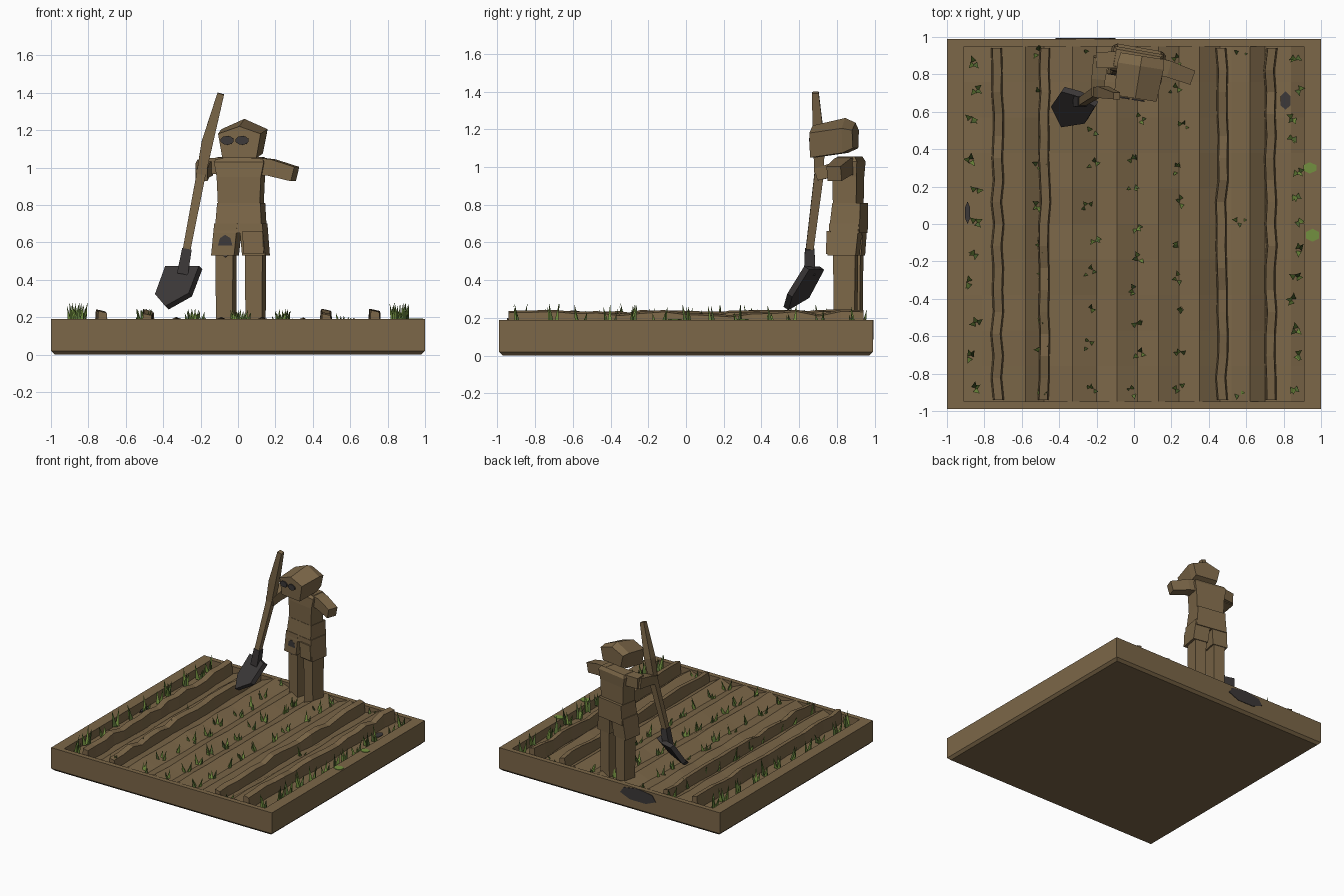
import bpy, bmesh, math, random
from mathutils import Vector

random.seed(4)
if "Cube" in bpy.data.objects:
    bpy.data.objects.remove(bpy.data.objects["Cube"])


def material(name, rgb):
    m = bpy.data.materials.new(name)
    m.use_nodes = True
    m.diffuse_color = (*rgb, 1)
    bsdf = m.node_tree.nodes["Principled BSDF"]
    bsdf.inputs["Base Color"].default_value = (*rgb, 1)
    bsdf.inputs["Roughness"].default_value = 0.9
    return m


BROWN = material("earth brown", (0.2, 0.135, 0.065))
DARK = material("charcoal", (0.045, 0.04, 0.04))
GREEN = material("leaf green", (0.17, 0.28, 0.05))
MOSS = material("moss green", (0.09, 0.15, 0.035))


def finish(bm, name, mats, loc=(0, 0, 0), yaw=0):
    bmesh.ops.recalc_face_normals(bm, faces=bm.faces)
    mesh = bpy.data.meshes.new(name)
    bm.to_mesh(mesh)
    bm.free()
    for m in mats:
        mesh.materials.append(m)
    obj = bpy.data.objects.new(name, mesh)
    obj.location = loc
    obj.rotation_euler.z = math.radians(yaw)
    bpy.context.collection.objects.link(obj)
    return obj


def skin(bm, rings, closed=True):
    """Bridge successive rings of points, capping both ends."""
    vs = [[bm.verts.new(p) for p in r] for r in rings]
    n = len(vs[0])
    for a, b in zip(vs, vs[1:]):
        for i in range(n if closed else n - 1):
            j = (i + 1) % n
            bm.faces.new((a[i], a[j], b[j], b[i]))
    if closed:
        bm.faces.new(vs[0])
        bm.faces.new(vs[-1])


def loft(name, rings, mat=BROWN, loc=(0, 0, 0), yaw=0):
    bm = bmesh.new()
    skin(bm, rings)
    return finish(bm, name, [mat], loc, yaw)


def rect(x, y, z, w, d):
    return [(x + sx * w / 2, y + sy * d / 2, z)
            for sx, sy in ((-1, -1), (1, -1), (1, 1), (-1, 1))]


def tube(name, path, sizes, mat=BROWN, sides=4):
    """Faceted limb or rod along a path."""
    pts = [Vector(p) for p in path]
    rings = []
    for i, p in enumerate(pts):
        d = (pts[min(i + 1, len(pts) - 1)] - pts[max(i - 1, 0)]).normalized()
        ref = Vector((0, 1, 0)) if abs(d.z) > 0.8 else Vector((0, 0, 1))
        u = d.cross(ref).normalized()
        v = d.cross(u)
        angles = [math.tau * (k + 0.5) / sides for k in range(sides)]
        rings.append([p + (u * math.cos(a) + v * math.sin(a)) * sizes[i] * 0.7
                      for a in angles])
    return loft(name, rings, mat)


def plate(name, loc, size, mat, rot=(0, 0, 0), sides=8):
    bpy.ops.mesh.primitive_cylinder_add(vertices=sides, radius=0.5, depth=0.008,
                                        location=loc, rotation=rot)
    obj = bpy.context.object
    obj.name = name
    obj.scale = (*size, 1)
    obj.data.materials.append(mat)


# Tray with a raised rim
loft("field_tray", [rect(0, 0, 0, 1.96, 1.94), rect(0, 0, 0.02, 2, 1.98),
                    rect(0, 0, 0.19, 2, 1.98), rect(0, 0, 0.19, 1.82, 1.9),
                    rect(0, 0, 0.09, 1.82, 1.9)])

# Furrowed soil
profile = [(-0.91, 0.12), (-0.81, 0.13), (-0.7, 0.13), (-0.58, 0.185),
           (-0.48, 0.13), (-0.33, 0.195), (-0.2, 0.15), (-0.09, 0.195),
           (0.02, 0.15), (0.13, 0.2), (0.24, 0.15), (0.35, 0.195),
           (0.46, 0.13), (0.52, 0.14), (0.62, 0.19), (0.7, 0.13),
           (0.84, 0.14), (0.91, 0.12)]
bm = bmesh.new()
skin(bm, [[(x, -0.95 + 0.19 * i, z + random.uniform(-0.006, 0.006))
           for x, z in profile] for i in range(11)], closed=False)
soil = finish(bm, "furrowed_soil", [BROWN])
if soil.data.polygons[0].normal.z < 0:
    soil.data.flip_normals()

# Jagged soil banks between the beds
for i, x in enumerate((-0.73, -0.48, 0.47, 0.73)):
    rings = []
    for k in range(17):
        y, c = -0.94 + k * 1.88 / 16, x + random.uniform(-0.008, 0.008)
        top = random.uniform(0.215, 0.245)
        rings.append([(c - 0.032, y, 0.1), (c - 0.022, y, top),
                      (c + 0.022, y, top - 0.01), (c + 0.032, y, 0.1)])
    loft(f"soil_bank_{i + 1}", rings)

# Rows of sprouts, each a cluster of pointed leaves
bm = bmesh.new()
rows = [(-0.86, 11, 0.12), (-0.5, 10, 0.09), (-0.23, 10, 0.09),
        (0.01, 11, 0.09), (0.24, 10, 0.09), (0.57, 3, 0.07), (0.87, 13, 0.12)]
for x, count, height in rows:
    for k in range(count):
        px = x + random.uniform(-0.02, 0.02)
        py = -0.87 + 1.76 * k / (count - 1) + random.uniform(-0.03, 0.03)
        for leaf in range(3):
            turn = random.uniform(0, math.tau)
            bx, by = px + 0.016 * math.cos(turn), py + 0.016 * math.sin(turn)
            base = [bm.verts.new((bx + 0.018 * math.cos(turn + math.tau * s / 3),
                                  by + 0.018 * math.sin(turn + math.tau * s / 3),
                                  0.14)) for s in range(3)]
            tip = bm.verts.new((bx + 0.025 * math.cos(turn), by + 0.025 * math.sin(turn),
                                0.15 + height * random.uniform(0.5, 1.1)))
            for s in range(3):
                f = bm.faces.new((base[s], base[(s + 1) % 3], tip))
                f.material_index = leaf % 2
            bm.faces.new(base)
finish(bm, "sprouts", [GREEN, MOSS])

# Farmer, built about the hip centre and turned slightly
HIP, TURN = (0.015, 0.86, 0), -10
for side, x, y in (("right", -0.08, 0.0), ("left", 0.08, 0.0)):
    loft(f"{side}_leg", [rect(x, y, 0.14, 0.09, 0.11), rect(x, y, 0.58, 0.095, 0.12)],
         BROWN, HIP, TURN)
    loft(f"{side}_shorts_leg", [rect(x * 1.05, y - 0.01, 0.53, 0.125, 0.15),
                                rect(x * 0.85, y, 0.7, 0.125, 0.16)], BROWN, HIP, TURN)
loft("hips", [rect(0, 0, 0.65, 0.255, 0.165), rect(0, 0.01, 0.81, 0.235, 0.15)],
     BROWN, HIP, TURN)
loft("torso", [rect(0, 0, 0.78, 0.225, 0.125), rect(0, 0, 0.95, 0.24, 0.13),
               rect(0, 0.005, 1.03, 0.27, 0.13), rect(0, 0.01, 1.055, 0.24, 0.09)],
     BROWN, HIP, TURN)
plate("knee_patch", (-0.068, 0.794, 0.58), (0.08, 0.12), DARK,
      (math.radians(90), 0, math.radians(TURN)))
loft("shorts_pocket", [rect(0.085, -0.085, 0.54, 0.11, 0.02),
                       rect(0.08, -0.083, 0.66, 0.11, 0.02)], BROWN, HIP, TURN)

# Arms
tube("left_arm", [(0.08, 0.855, 1.01), (0.18, 0.83, 1.0), (0.305, 0.785, 0.965)],
     (0.095, 0.09, 0.08))
tube("right_upper_arm", [(-0.08, 0.88, 1.01), (-0.2, 0.875, 1.005)], (0.09, 0.085))
tube("right_forearm", [(-0.175, 0.89, 1.0), (-0.19, 0.78, 0.985), (-0.195, 0.69, 0.96)],
     (0.085, 0.075, 0.065))


# Hooded head, a five-sided block from front to back
def hood(y, w, low, mid, top):
    return [(-w * 0.8, y, low), (w * 0.8, y, low), (w, y, mid), (0, y, top), (-w, y, mid)]


HEAD = (0.025, 0.785, 0)
loft("head", [hood(-0.115, 0.115, 1.05, 1.18, 1.22), hood(0.06, 0.125, 1.075, 1.205, 1.26),
              hood(0.115, 0.115, 1.1, 1.195, 1.235)], BROWN, HEAD, -9)
for side, x in (("right", -0.063), ("left", 0.017)):
    ey = 0.785 - 0.115 - 0.16 * x - 0.005
    plate(f"{side}_eye", (x + 0.025 - 0.02, ey, 1.145), (0.072, 0.048), DARK,
          (math.radians(90), 0, math.radians(-9)), 10)

# Shovel
tube("shovel_handle", [(-0.092, 0.685, 1.395), (-0.165, 0.705, 1.13), (-0.198, 0.705, 0.96),
                       (-0.275, 0.655, 0.56)], (0.037, 0.062, 0.05, 0.042))
tube("shovel_socket", [(-0.273, 0.656, 0.565), (-0.297, 0.655, 0.43)], (0.052, 0.06), DARK)
outline = [(-0.38, 0.72, 0.465), (-0.29, 0.695, 0.465), (-0.2, 0.64, 0.465),
           (-0.255, 0.55, 0.32), (-0.38, 0.53, 0.25), (-0.435, 0.64, 0.315)]
thick = Vector((0.009, 0.013, -0.009))
loft("shovel_blade", [[Vector(p) - thick for p in outline],
                      [Vector(p) + thick for p in outline]], DARK)

# Flat stains on the tray
plate("back_stain", (-0.26, 0.99, 0.135), (0.33, 0.11), DARK, (math.radians(90), 0, 0), 7)
plate("rim_moss_rear", (0.94, 0.3, 0.19), (0.08, 0.06), GREEN, (0, 0, 0), 6)
plate("rim_moss_front", (0.955, -0.06, 0.19), (0.08, 0.07), GREEN, (0, 0, 0), 6)
plate("soil_stain_left", (0.81, 0.66, 0.145), (0.06, 0.1), DARK, (0, 0, 0), 6)
plate("soil_stain_right", (-0.89, 0.06, 0.13), (0.03, 0.12), DARK, (0, 0, 0), 6)
